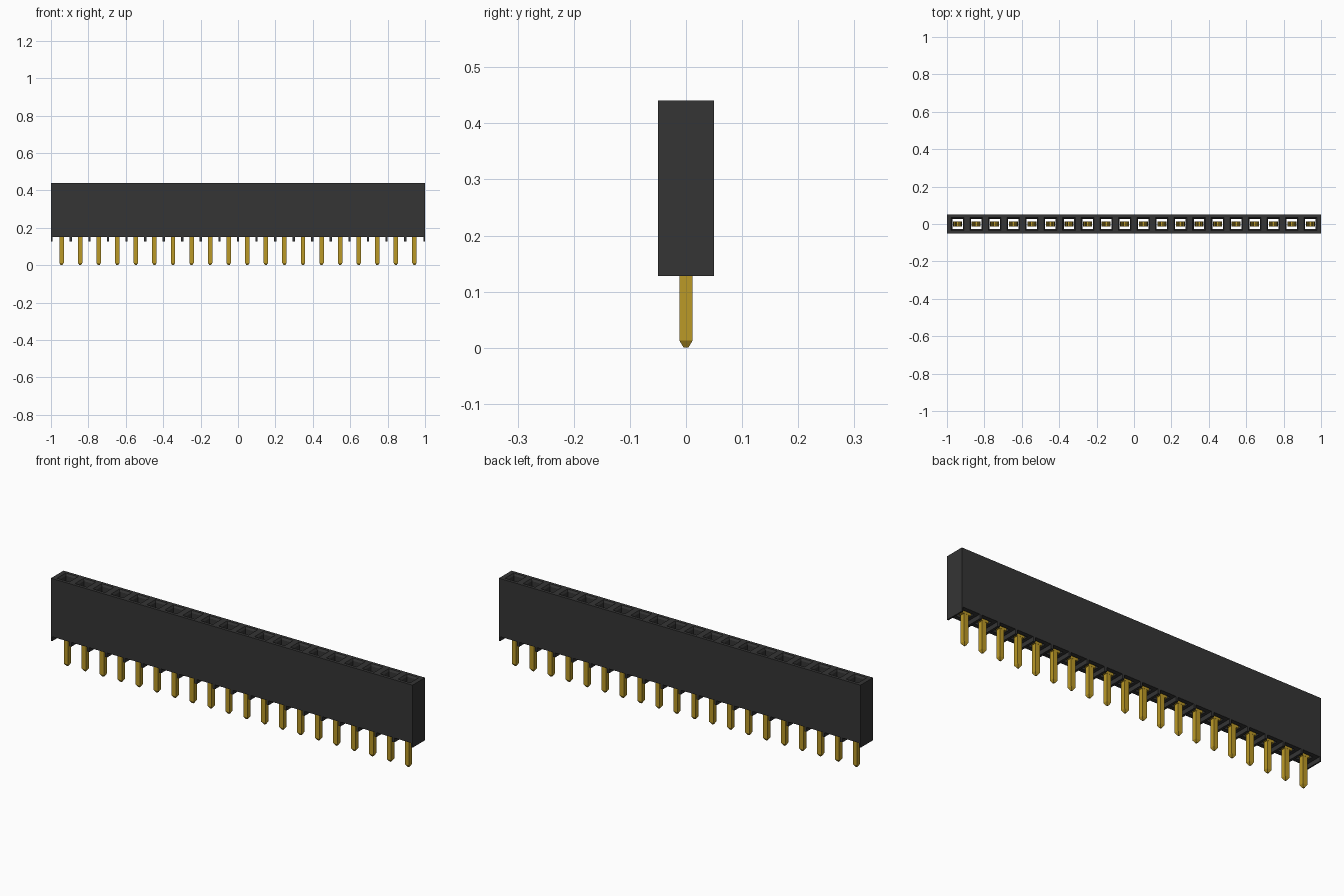
import bpy, bmesh

cube = bpy.data.objects.get("Cube")
if cube:
    bpy.data.objects.remove(cube, do_unlink=True)

COUNT, PITCH = 20, 0.0993
DEPTH = 0.0495                      # half depth of the housing
BASE, FLOOR, TOP = 0.128, 0.15, 0.441
XS = [(i - (COUNT - 1) / 2) * PITCH for i in range(COUNT)]


def material(name, rgb, rough):
    m = bpy.data.materials.new(name)
    m.use_nodes = True
    m.diffuse_color = (*rgb, 1)
    bsdf = m.node_tree.nodes["Principled BSDF"]
    bsdf.inputs["Base Color"].default_value = (*rgb, 1)
    bsdf.inputs["Roughness"].default_value = rough
    return m


black = material("black plastic", (0.035, 0.035, 0.035), 0.6)
gold = material("gold metal", (0.50, 0.32, 0.02), 0.4)


def ring(bm, x0, x1, y0, y1, z):
    return [bm.verts.new((x, y, z)) for x, y in ((x0, y0), (x1, y0), (x1, y1), (x0, y1))]


def bridge(bm, a, b, sides=range(4)):
    for i in sides:
        j = (i + 1) % 4
        bm.faces.new((a[i], a[j], b[j], b[i]))


def loft(bm, sections):
    """Closed solid through rectangles (x0, x1, y0, y1, z)."""
    rings = [ring(bm, *s) for s in sections]
    for a, b in zip(rings, rings[1:]):
        bridge(bm, a, b)
    bm.faces.new(rings[0][::-1])
    bm.faces.new(rings[-1])


def box(bm, x, half_x, half_y, z0, z1):
    loft(bm, [(x - half_x, x + half_x, -half_y, half_y, z) for z in (z0, z1)])


def finish(bm, name, mat):
    bmesh.ops.remove_doubles(bm, verts=bm.verts, dist=1e-5)
    bmesh.ops.recalc_face_normals(bm, faces=bm.faces)
    mesh = bpy.data.meshes.new(name)
    bm.to_mesh(mesh)
    bm.free()
    mesh.materials.append(mat)
    obj = bpy.data.objects.new(name, mesh)
    bpy.context.collection.objects.link(obj)
    return obj


# Housing: a row of cells, each pierced by a square well with a chamfered mouth
bm = bmesh.new()
for i, x in enumerate(XS):
    x0 = -1 if i == 0 else x - PITCH / 2
    x1 = 1 if i == COUNT - 1 else x + PITCH / 2
    low = ring(bm, x0, x1, -DEPTH, DEPTH, FLOOR)
    high = ring(bm, x0, x1, -DEPTH, DEPTH, TOP)
    sides = [0, 2] + [1] * (i == COUNT - 1) + [3] * (i == 0)
    bridge(bm, low, high, sides)
    well = [ring(bm, x - r, x + r, -r, r, z)
            for r, z in ((0.034, TOP), (0.028, TOP - 0.01), (0.028, FLOOR))]
    for a, b in zip([high] + well, well + [low]):
        bridge(bm, a, b)
finish(bm, "housing", black)

# Standoff ribs under the housing, between cells and at both ends
bm = bmesh.new()
for a, b in zip(XS, XS[1:]):
    box(bm, (a + b) / 2, 0.006, DEPTH, BASE, FLOOR)
for s in (-1, 1):
    box(bm, s * 0.9965, 0.0035, DEPTH, BASE, FLOOR)
finish(bm, "standoff_ribs", black)

# Solder pins with pointed tips
bm = bmesh.new()
for x in XS:
    loft(bm, [(x - r, x + r, -r, r, z)
              for r, z in ((0.004, 0), (0.012, 0.013), (0.012, 0.16))])
finish(bm, "solder_pins", gold)

# Spring contacts: a base block and two bent leaves inside each well
bm = bmesh.new()
for x in XS:
    box(bm, x, 0.024, 0.0125, 0.15, 0.20)
    for s in (-1, 1):
        loft(bm, [(x + s * c - 0.003, x + s * c + 0.003, -0.0125, 0.0125, z)
                  for c, z in ((0.021, 0.20), (0.019, 0.26), (0.007, 0.36), (0.015, 0.39))])
finish(bm, "spring_contacts", gold)
